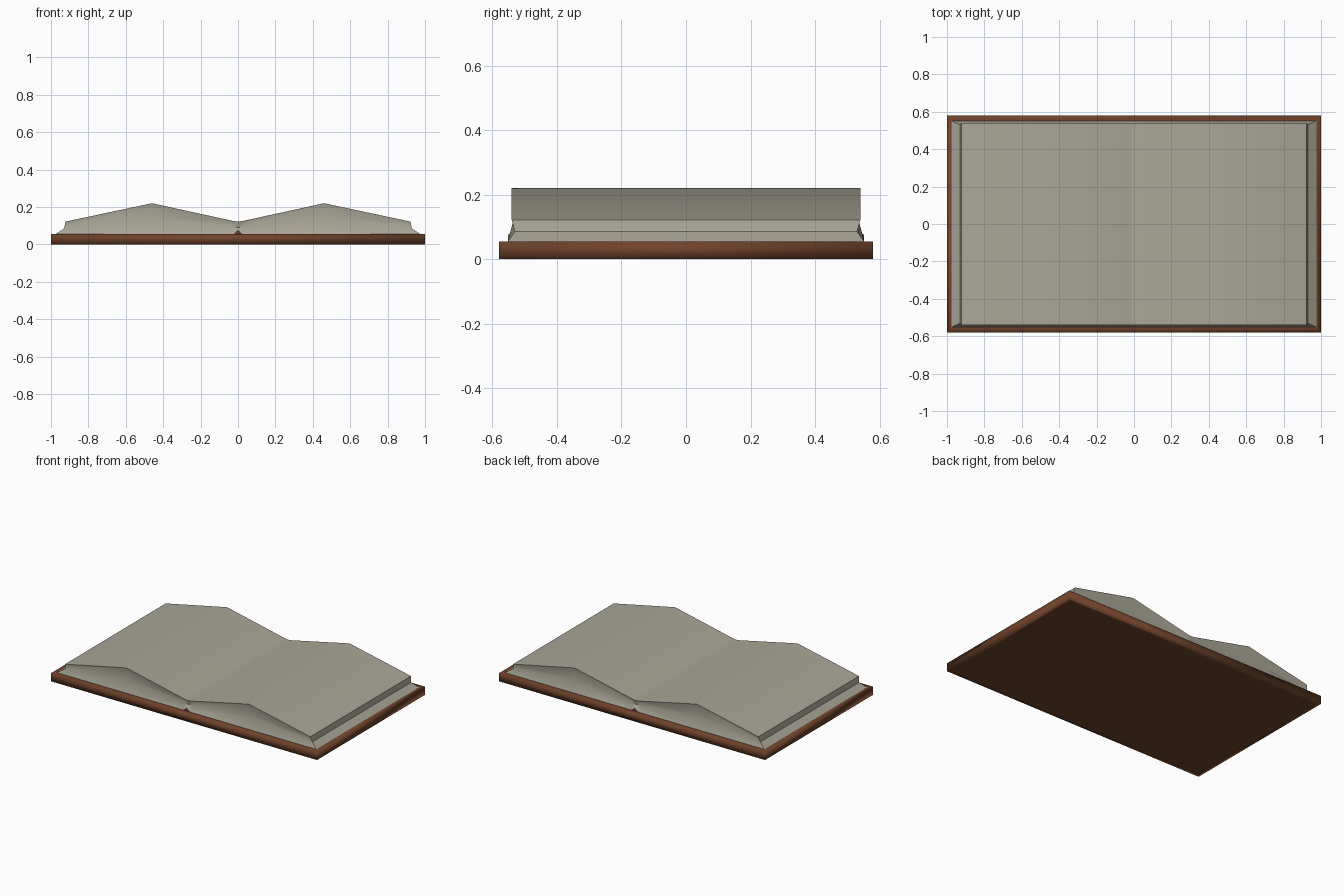
import bpy, bmesh
from math import radians

cube = bpy.data.objects.get("Cube")
if cube:
    bpy.data.objects.remove(cube, do_unlink=True)


def material(name, rgb):
    mat = bpy.data.materials.new(name)
    mat.use_nodes = True
    mat.diffuse_color = (*rgb, 1)
    mat.node_tree.nodes["Principled BSDF"].inputs["Base Color"].default_value = (*rgb, 1)
    return mat


def finish(name, bm, mat, angle=None):
    bmesh.ops.recalc_face_normals(bm, faces=bm.faces)
    mesh = bpy.data.meshes.new(name)
    bm.to_mesh(mesh)
    bm.free()
    mesh.materials.append(mat)
    obj = bpy.data.objects.new(name, mesh)
    bpy.context.collection.objects.link(obj)
    bpy.ops.object.select_all(action="DESELECT")
    obj.select_set(True)
    bpy.context.view_layer.objects.active = obj
    if angle is None:
        bpy.ops.object.shade_smooth()
    else:
        bpy.ops.object.shade_smooth_by_angle(angle=radians(angle))
    return obj


paper = material("grey paper", (0.40, 0.38, 0.31))
leather = material("brown leather", (0.16, 0.055, 0.022))

# Cover: a flat board with softly shaded rims
bm = bmesh.new()
bmesh.ops.create_cube(bm, size=1)
for v in bm.verts:
    v.co.x *= 2
    v.co.y *= 1.16
    v.co.z = (v.co.z + 0.5) * 0.055
caps = [f for f in bm.faces if abs(f.normal.z) > 0.9]
bmesh.ops.inset_individual(bm, faces=caps, thickness=0.035)
finish("cover", bm, leather)

# Spine ridge: a small wedge showing in the gutter between the pages
bm = bmesh.new()
ends = [[bm.verts.new((x, y, z)) for x, z in ((-0.03, 0.05), (0, 0.076), (0.03, 0.05))]
        for y in (-0.552, 0.552)]
for i in range(3):
    j = (i + 1) % 3
    bm.faces.new((ends[0][i], ends[0][j], ends[1][j], ends[1][i]))
for end in ends:
    bm.faces.new(end)
finish("spine_ridge", bm, leather, 30)

# Pages: levels from base to top, each a half profile of (x, z) and its depth
LEVELS = [
    (0.552, [(0, 0.075), (0.025, 0.055), (0.46, 0.055), (0.975, 0.055)]),
    (0.53, [(0, 0.09), (0.025, 0.092), (0.46, 0.14), (0.93, 0.085)]),
    (0.54, [(0, 0.122), (0.025, 0.125), (0.46, 0.22), (0.922, 0.122)]),
]
bm = bmesh.new()
rows = {}
for level, (depth, half) in enumerate(LEVELS):
    profile = [(-x, z) for x, z in reversed(half[1:])] + half
    for side in (-1, 1):
        rows[level, side] = [bm.verts.new((x, side * depth, z)) for x, z in profile]


def bridge(a, b):
    for i in range(len(a) - 1):
        bm.faces.new((a[i], a[i + 1], b[i + 1], b[i]))


bridge(rows[2, -1], rows[2, 1])
bridge(rows[0, -1], rows[0, 1])
for level in (0, 1):
    for side in (-1, 1):
        bridge(rows[level, side], rows[level + 1, side])
    for end in (0, -1):
        bm.faces.new((rows[level, -1][end], rows[level, 1][end],
                      rows[level + 1, 1][end], rows[level + 1, -1][end]))
finish("pages", bm, paper, 35)
